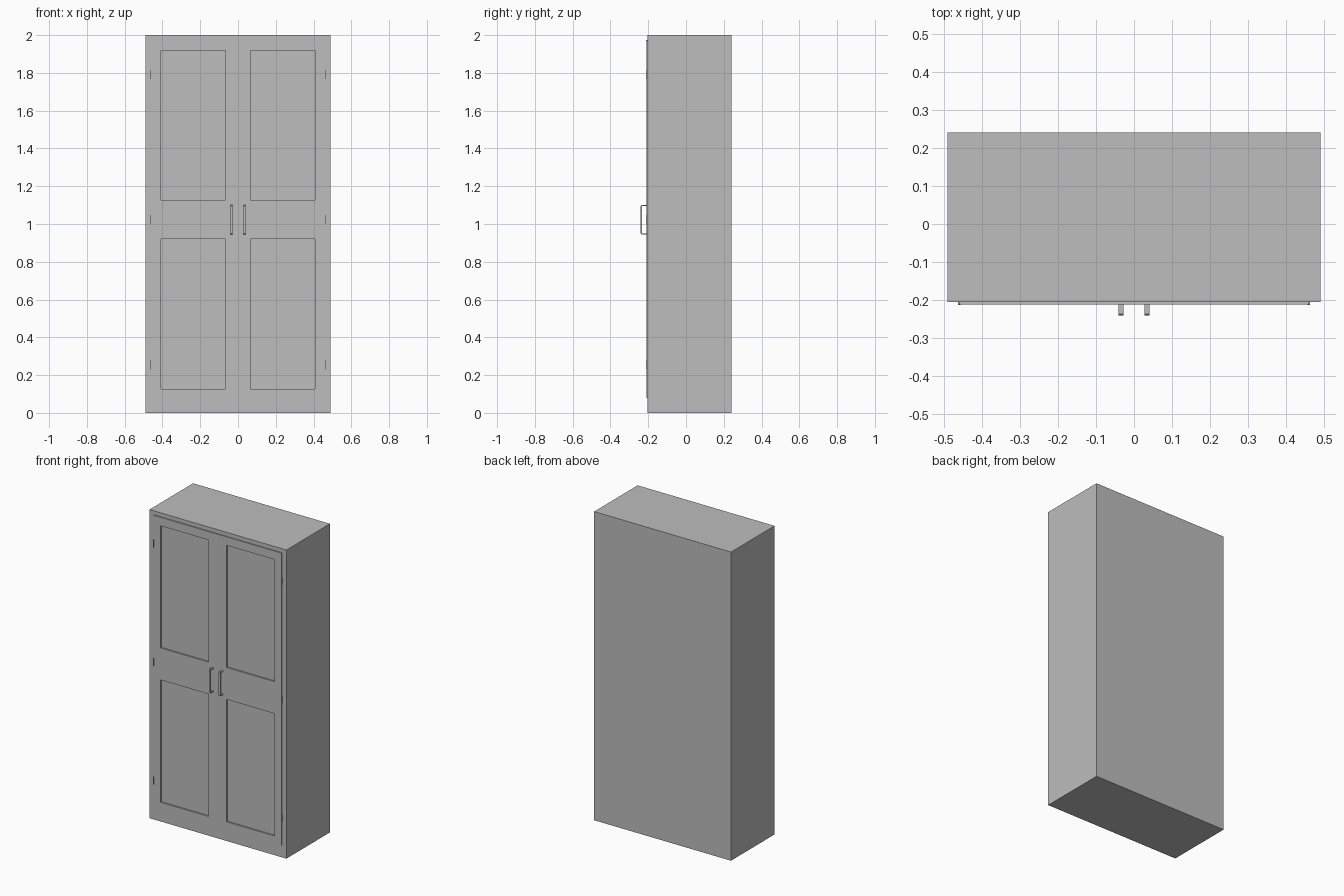
import bpy
import bmesh
from mathutils import Matrix, Vector

cube = bpy.data.objects.get("Cube")
if cube:
    bpy.data.objects.remove(cube, do_unlink=True)

# Single painted-metal colour
grey = bpy.data.materials.new("cabinet grey")
grey.use_nodes = True
colour = (0.51, 0.51, 0.51, 1.0)
grey.diffuse_color = colour
grey.node_tree.nodes["Principled BSDF"].inputs["Base Color"].default_value = colour


def boxes(name, extents):
    """One object made of boxes given as (x0, x1, y0, y1, z0, z1)."""
    bm = bmesh.new()
    for x0, x1, y0, y1, z0, z1 in extents:
        centre = Vector((x0 + x1, y0 + y1, z0 + z1)) / 2
        size = Matrix.Diagonal((x1 - x0, y1 - y0, z1 - z0, 1))
        bmesh.ops.create_cube(bm, size=1, matrix=Matrix.Translation(centre) @ size)
    mesh = bpy.data.meshes.new(name)
    bm.to_mesh(mesh)
    bm.free()
    mesh.materials.append(grey)
    obj = bpy.data.objects.new(name, mesh)
    bpy.context.collection.objects.link(obj)
    return obj


def span(side, a, b):
    """X range mirrored to the given side."""
    return tuple(sorted((side * a, side * b)))


def extrude_profile(name, points, x0, x1):
    """Solid from a closed (y, z) outline, extruded along x."""
    bm = bmesh.new()
    face = bm.faces.new([bm.verts.new((x0, y, z)) for y, z in points])
    out = bmesh.ops.extrude_face_region(bm, geom=[face])
    moved = [v for v in out["geom"] if isinstance(v, bmesh.types.BMVert)]
    bmesh.ops.translate(bm, verts=moved, vec=(x1 - x0, 0, 0))
    bmesh.ops.recalc_face_normals(bm, faces=bm.faces)
    mesh = bpy.data.meshes.new(name)
    bm.to_mesh(mesh)
    bm.free()
    mesh.materials.append(grey)
    obj = bpy.data.objects.new(name, mesh)
    bpy.context.collection.objects.link(obj)
    return obj


BODY_FRONT, DOOR_FRONT, PANEL_FLOOR = -0.205, -0.21, -0.2

# Cabinet carcass
body = boxes("cabinet_body", [(-0.4905, 0.4905, BODY_FRONT, 0.24, 0, 2)])

# Helper that cuts the four recessed panels
cutter = boxes("panel_cutter", [
    (*span(s, 0.065, 0.4085), -0.25, PANEL_FLOOR, z0, z1)
    for s in (-1, 1) for z0, z1 in ((0.127, 0.92), (1.127, 1.918))])
cutter.hide_render = True
cutter.display_type = 'WIRE'


def cut_panels(obj):
    mod = obj.modifiers.new("panel recesses", 'BOOLEAN')
    mod.operation = 'DIFFERENCE'
    mod.solver = 'EXACT'
    mod.object = cutter
    bpy.context.view_layer.objects.active = obj
    bpy.ops.object.modifier_apply(modifier=mod.name)


cut_panels(body)

for side, label in ((1, "left"), (-1, "right")):
    # Door leaf, slightly proud of the carcass
    door = boxes(label + "_door",
                 [(*span(side, 0, 0.46), DOOR_FRONT, BODY_FRONT + 0.001, 0.08, 1.97)])
    cut_panels(door)

    # Three slim hinge knuckles along the outer edge
    boxes(label + "_hinges", [
        (*span(side, 0.456, 0.462), -0.213, BODY_FRONT + 0.001, z - 0.024, z + 0.024)
        for z in (0.255, 1.023, 1.791)])

    # Flat bar pull, bent into a bracket with chamfered corners
    t, c, y0, z0, z1 = 0.006, 0.004, -0.24, 0.945, 1.1
    extrude_profile(label + "_handle", [
        (DOOR_FRONT, z0), (y0 + c, z0), (y0, z0 + c), (y0, z1 - c), (y0 + c, z1),
        (DOOR_FRONT, z1), (DOOR_FRONT, z1 - t), (y0 + t, z1 - t),
        (y0 + t, z0 + t), (DOOR_FRONT, z0 + t)], *span(side, 0.028, 0.041))

# Thin lip along the top of the doors
boxes("top_lip", [(-0.46, 0.46, -0.2115, BODY_FRONT + 0.001, 1.967, 1.974)])

# Remove the helper once the recesses are cut
bpy.data.objects.remove(cutter, do_unlink=True)
